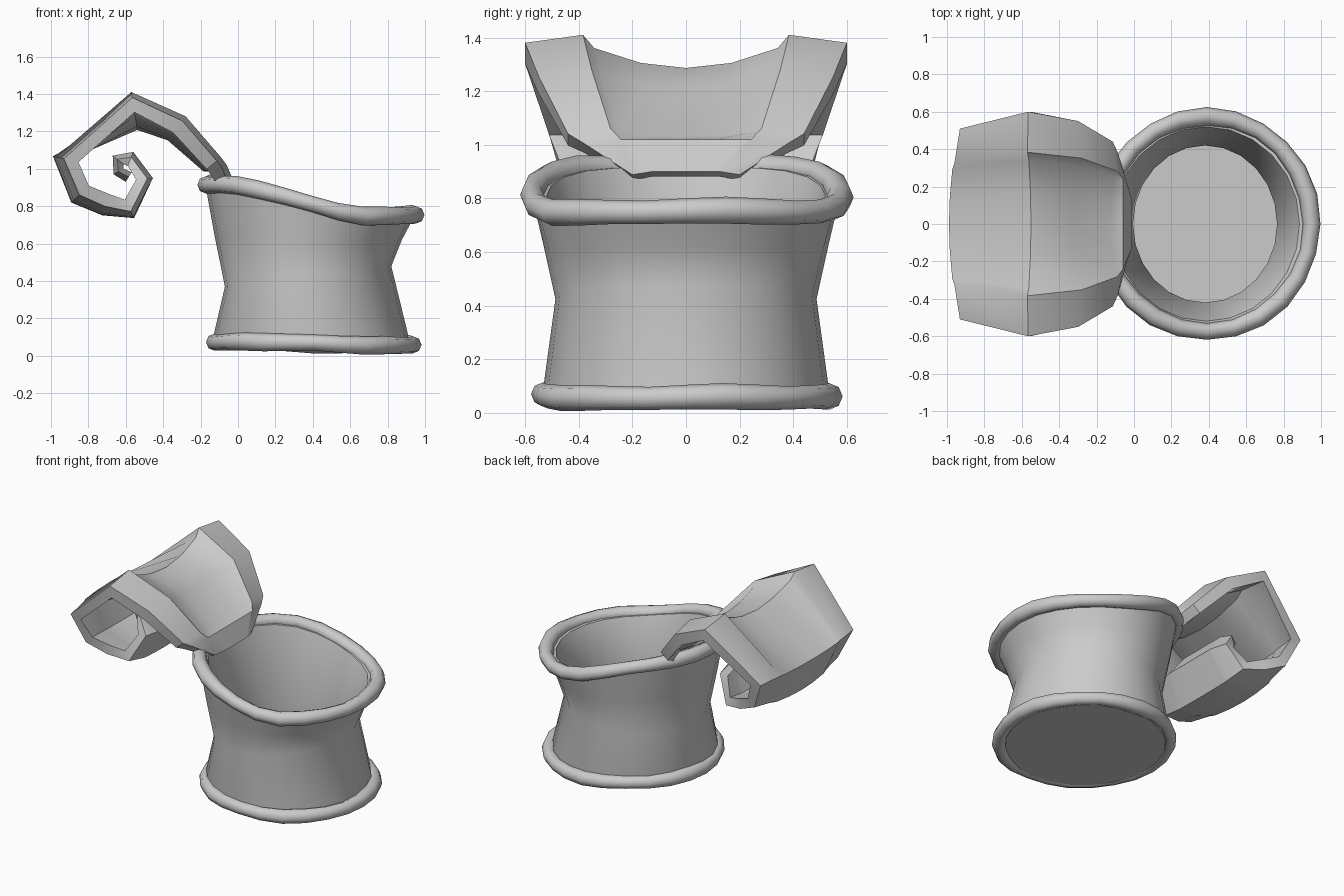
import bpy, bmesh, math
from mathutils import Vector

if "Cube" in bpy.data.objects:
    bpy.data.objects.remove(bpy.data.objects["Cube"])


def loft(name, rings, wrap=False, caps=True, angle=40):
    """Join equal-length closed rings of points into one mesh."""
    bm = bmesh.new()
    vs = [[bm.verts.new(p) for p in r] for r in rings]
    n, m = len(vs), len(vs[0])
    for i in range(n if wrap else n - 1):
        a, b = vs[i], vs[(i + 1) % n]
        for j in range(m):
            k = (j + 1) % m
            bm.faces.new((a[j], a[k], b[k], b[j]))
    if caps and not wrap:
        bm.faces.new(vs[0][::-1])
        bm.faces.new(vs[-1])
    bmesh.ops.recalc_face_normals(bm, faces=bm.faces)
    me = bpy.data.meshes.new(name)
    bm.to_mesh(me)
    bm.free()
    ob = bpy.data.objects.new(name, me)
    bpy.context.collection.objects.link(ob)
    bpy.context.view_layer.objects.active = ob
    ob.select_set(True)
    bpy.ops.object.shade_smooth_by_angle(angle=math.radians(angle))
    ob.select_set(False)
    return ob


def top_z(x):
    """Sloping S-shaped height of the can's mouth."""
    t = max(0, min(1, (x + 0.12) / 0.85))
    return 0.917 - 0.167 * t * t * (3 - 2 * t)


def waist_z(x):
    return 0.37 + 0.11 * (x + 0.07) / 0.9


def angles(n):
    return [2 * math.pi * i / n for i in range(n)]


# can wall: bottom, pinched waist, flared mouth, then back down inside
def wall_ring(cx, rx, ry, zf):
    pts = []
    for a in angles(24):
        x = cx + rx * math.cos(a)
        pts.append((x, ry * math.sin(a), zf(x)))
    return pts


loft("can_wall", [
    wall_ring(0.40, 0.50, 0.51, lambda x: 0.03),
    wall_ring(0.39, 0.52, 0.53, lambda x: 0.11),
    wall_ring(0.375, 0.445, 0.487, waist_z),
    wall_ring(0.375, 0.50, 0.53, lambda x: 0.5 * waist_z(x) + 0.5 * top_z(x)),
    wall_ring(0.385, 0.56, 0.575, top_z),
    wall_ring(0.385, 0.50, 0.52, top_z),
    wall_ring(0.38, 0.385, 0.42, waist_z),
    wall_ring(0.39, 0.46, 0.47, lambda x: 0.11),
])


# uneven rolled rims
def rim(name, cx, rx, ry, zf, r, wob):
    rings = []
    for a in angles(24):
        c, s = math.cos(a), math.sin(a)
        x, y = cx + rx * c, ry * s
        z = zf(x) + wob * math.sin(3 * a + 1) + wob * 0.6 * math.sin(7 * a)
        rr = r * (1 + 0.07 * math.sin(5 * a))
        rings.append([(x + rr * math.cos(b) * c, y + rr * math.cos(b) * s,
                       z + rr * math.sin(b)) for b in angles(8)])
    loft(name, rings, wrap=True, angle=60)


rim("top_rim", 0.39, 0.56, 0.575, top_z, 0.047, 0.004)
rim("bottom_rim", 0.405, 0.53, 0.535, lambda x: 0.066 - 0.02 * (x - 0.4), 0.046, 0.004)

# peeled lid: x, z of outer skin, half width, thickness, panel recess (minus = bulge)
path = [
    (-0.01, 0.90, 0.20, 0.05, 0.0),
    (-0.06, 1.02, 0.38, 0.07, 0.0),
    (-0.09, 1.06, 0.44, 0.07, 0.05),
    (-0.28, 1.28, 0.55, 0.08, 0.08),
    (-0.57, 1.41, 0.60, 0.08, 0.125),
    (-0.96, 1.06, 0.51, 0.08, -0.03),
    (-0.87, 0.84, 0.46, 0.07, -0.03),
    (-0.72, 0.77, 0.42, 0.07, -0.02),
    (-0.56, 0.745, 0.38, 0.07, -0.01),
    (-0.455, 0.95, 0.32, 0.06, 0.0),
    (-0.56, 1.09, 0.27, 0.05, 0.0),
    (-0.67, 1.07, 0.22, 0.045, 0.0),
    (-0.665, 0.97, 0.18, 0.03, 0.0),
    (-0.60, 0.93, 0.15, 0.03, 0.0),
]
# across the lid: width fraction, share of recess, drop of the outer edge
half = [(1, 0, 0.03), (0.64, 0, 0), (0.57, 0.4, 0), (0.28, 0.85, 0)]
section = [(-f, k, d) for f, k, d in half] + [(0, 1, 0)] + half[::-1]
rings = []
for i, (x, z, w, th, rec) in enumerate(path):
    p = Vector((x, 0, z))
    t = Vector((0, 0, 0))
    for q, sign in ((path[max(i - 1, 0)], 1), (path[min(i + 1, len(path) - 1)], -1)):
        d = (p - Vector((q[0], 0, q[1]))) * sign
        if d.length > 0:
            t += d.normalized()
    t.normalize()
    n = Vector((t.z, 0, -t.x))            # outward from the curl
    outer = [p + Vector((0, f * w, 0)) - n * (k * rec + d) for f, k, d in section]
    inner = [q - n * th for q in outer]
    rings.append(outer + inner[::-1])
loft("curled_lid", rings, angle=35)
